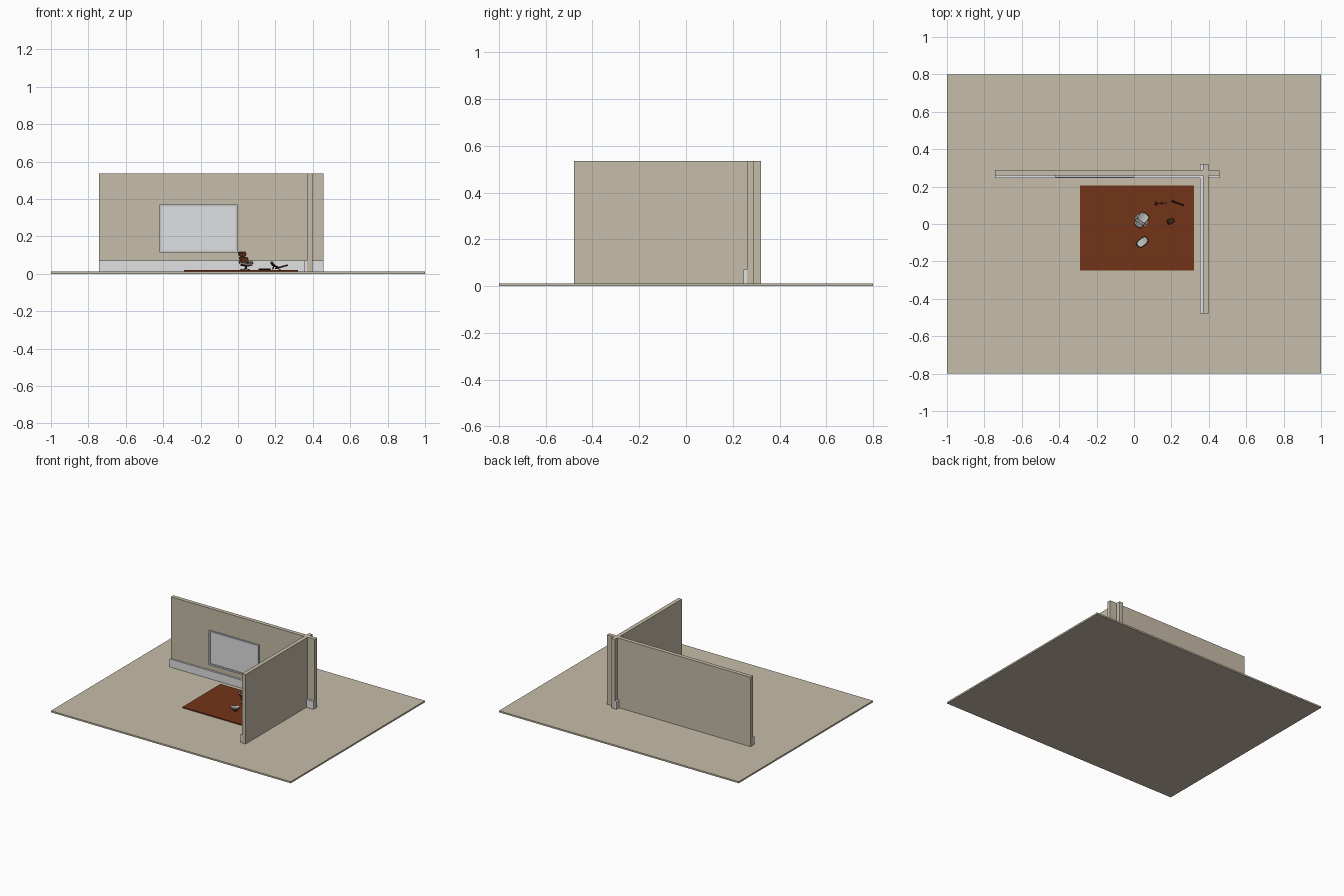
import bpy, bmesh, math
from mathutils import Matrix, Vector

if "Cube" in bpy.data.objects:
    bpy.data.objects.remove(bpy.data.objects["Cube"])


def mat(name, r, g, b):
    m = bpy.data.materials.new(name)
    m.diffuse_color = (r, g, b, 1)
    m.use_nodes = True
    m.node_tree.nodes["Principled BSDF"].inputs["Base Color"].default_value = m.diffuse_color
    return m


STONE = mat("warm stone", 0.565, 0.505, 0.395)
PALE = mat("pale grey", 0.74, 0.75, 0.76)
FRAME = mat("frame grey", 0.56, 0.58, 0.62)
RUG = mat("rust brown", 0.17, 0.035, 0.009)
WOOD = mat("shell wood", 0.15, 0.045, 0.014)
DARK = mat("dark brown", 0.06, 0.022, 0.010)
CUSHION = mat("cushion grey", 0.55, 0.57, 0.54)


def finish(name, bm, m, matrix=Matrix()):
    me = bpy.data.meshes.new(name)
    bm.to_mesh(me)
    bm.free()
    ob = bpy.data.objects.new(name, me)
    bpy.context.collection.objects.link(ob)
    me.materials.append(m)
    ob.matrix_world = matrix
    return ob


def box(name, x0, x1, y0, y1, z0, z1, m, matrix=Matrix()):
    bm = bmesh.new()
    bmesh.ops.create_cube(bm, size=1)
    for v in bm.verts:
        v.co = ((x0 + x1) / 2 + v.co.x * (x1 - x0),
                (y0 + y1) / 2 + v.co.y * (y1 - y0),
                (z0 + z1) / 2 + v.co.z * (z1 - z0))
    return finish(name, bm, m, matrix)


def shell(name, w, d, thick, bend, m, matrix):
    """Curved plate with rounded corners, side edges lifted by bend."""
    bm = bmesh.new()
    bmesh.ops.create_grid(bm, x_segments=10, y_segments=10, size=1)
    for v in bm.verts:
        x, y = v.co.x, v.co.y
        rx, ry = x * math.sqrt(1 - 0.3 * y * y), y * math.sqrt(1 - 0.3 * x * x)
        v.co = (rx * w / 2, ry * d / 2, bend * rx * rx)
    for f in bm.faces:
        f.smooth = True
    ob = finish(name, bm, m, matrix)
    mod = ob.modifiers.new("thickness", 'SOLIDIFY')
    mod.thickness = thick
    mod.offset = 0
    return ob


def rod(name, a, b, r, m, matrix=Matrix()):
    a, b = Vector(a), Vector(b)
    d = b - a
    bm = bmesh.new()
    bmesh.ops.create_cone(bm, cap_ends=True, segments=8, radius1=r, radius2=r, depth=d.length)
    rot = d.to_track_quat('Z', 'Y').to_matrix().to_4x4()
    return finish(name, bm, m, matrix @ Matrix.Translation((a + b) / 2) @ rot)


def place(x, y, z, turn=0, tilt=0, roll=0):
    return (Matrix.Translation((x, y, z)) @ Matrix.Rotation(math.radians(turn), 4, 'Z')
            @ Matrix.Rotation(math.radians(tilt), 4, 'X') @ Matrix.Rotation(math.radians(roll), 4, 'Y'))


def star_base(name, arms, radius, hub, matrix):
    rod(name + "_post", (0, 0, 0.003), (0, 0, hub), 0.003, DARK, matrix)
    for i in range(arms):
        a = math.tau * i / arms
        rod(f"{name}_arm_{i}", (0, 0, 0.007),
            (radius * math.cos(a), radius * math.sin(a), 0.002), 0.002, DARK, matrix)


# room: floor, walls with skirting, rug
box("floor", -1, 1, -0.8, 0.8, 0, 0.012, STONE)
box("back_wall", -0.742, 0.457, 0.26, 0.29, 0.012, 0.535, STONE)
box("side_wall", 0.368, 0.398, -0.478, 0.32, 0.012, 0.535, STONE)
box("back_skirting", -0.742, 0.457, 0.246, 0.26, 0.012, 0.072, PALE)
box("side_skirting", 0.354, 0.368, -0.478, 0.32, 0.012, 0.072, PALE)
box("rug", -0.29, 0.32, -0.248, 0.206, 0.012, 0.02, RUG)

# framed panel on the back wall
X0, X1, Z0, Z1, B = -0.42, -0.002, 0.113, 0.371, 0.012
box("panel", X0 + B, X1 - B, 0.255, 0.26, Z0 + B, Z1 - B, PALE)
box("frame_left", X0, X0 + B, 0.248, 0.26, Z0, Z1, FRAME)
box("frame_right", X1 - B, X1, 0.248, 0.26, Z0, Z1, FRAME)
box("frame_bottom", X0 + B, X1 - B, 0.248, 0.26, Z0, Z0 + B, FRAME)
box("frame_top", X0 + B, X1 - B, 0.248, 0.26, Z1 - B, Z1, FRAME)

# lounge chair, turned to face the far right; upright parts are flipped to face forward
chair = place(0.04, 0.02, 0.02, -37)
for part, w, d, y, z, tilt, roll in (("seat", 0.058, 0.055, 0.018, 0.028, 12, 0),
                                     ("back", 0.056, 0.036, -0.021, 0.052, 112, 180),
                                     ("headrest", 0.052, 0.028, -0.036, 0.083, 118, 180)):
    at = chair @ place(0, y, z, 0, tilt, roll)
    shell(part + "_shell", w, d, 0.004, 0.008, WOOD, at)
    shell(part + "_cushion", w * 0.9, d * 0.9, 0.009, 0.007, CUSHION,
          at @ Matrix.Translation((0, 0, 0.006)))
for side, s in (("left", -1), ("right", 1)):
    box(side + "_armrest", s * 0.031 - 0.004, s * 0.031 + 0.004, -0.018, 0.016, 0.046, 0.052, CUSHION, chair)
    rod(side + "_arm_support", (s * 0.031, -0.012, 0.047), (s * 0.026, -0.016, 0.034), 0.003, WOOD, chair)
star_base("chair_base", 5, 0.026, 0.03, chair)

# footstool
stool = place(0.045, -0.097, 0.02, 40)
star_base("stool_base", 4, 0.02, 0.022, stool)
shell("stool_shell", 0.068, 0.042, 0.004, 0.008, WOOD, stool @ place(0, 0, 0.022))
shell("stool_cushion", 0.06, 0.038, 0.009, 0.007, CUSHION, stool @ place(0, 0, 0.028))

# small dark pieces lying on the rug
piece = place(0.192, 0.013, 0.044, 25, 0, 35)
shell("loose_shell", 0.048, 0.028, 0.006, 0.008, DARK, piece)
rod("loose_stem", (0, 0, 0), (0.006, 0, -0.02), 0.004, DARK, piece)
rod("short_bar", (0.11, 0.108, 0.024), (0.175, 0.113, 0.024), 0.003, DARK)
rod("short_bar_cross", (0.122, 0.098, 0.024), (0.118, 0.122, 0.024), 0.003, DARK)
rod("long_bar", (0.2, 0.124, 0.028), (0.265, 0.1, 0.046), 0.004, DARK)
rod("long_bar_foot", (0.212, 0.12, 0.031), (0.225, 0.112, 0.022), 0.003, DARK)
